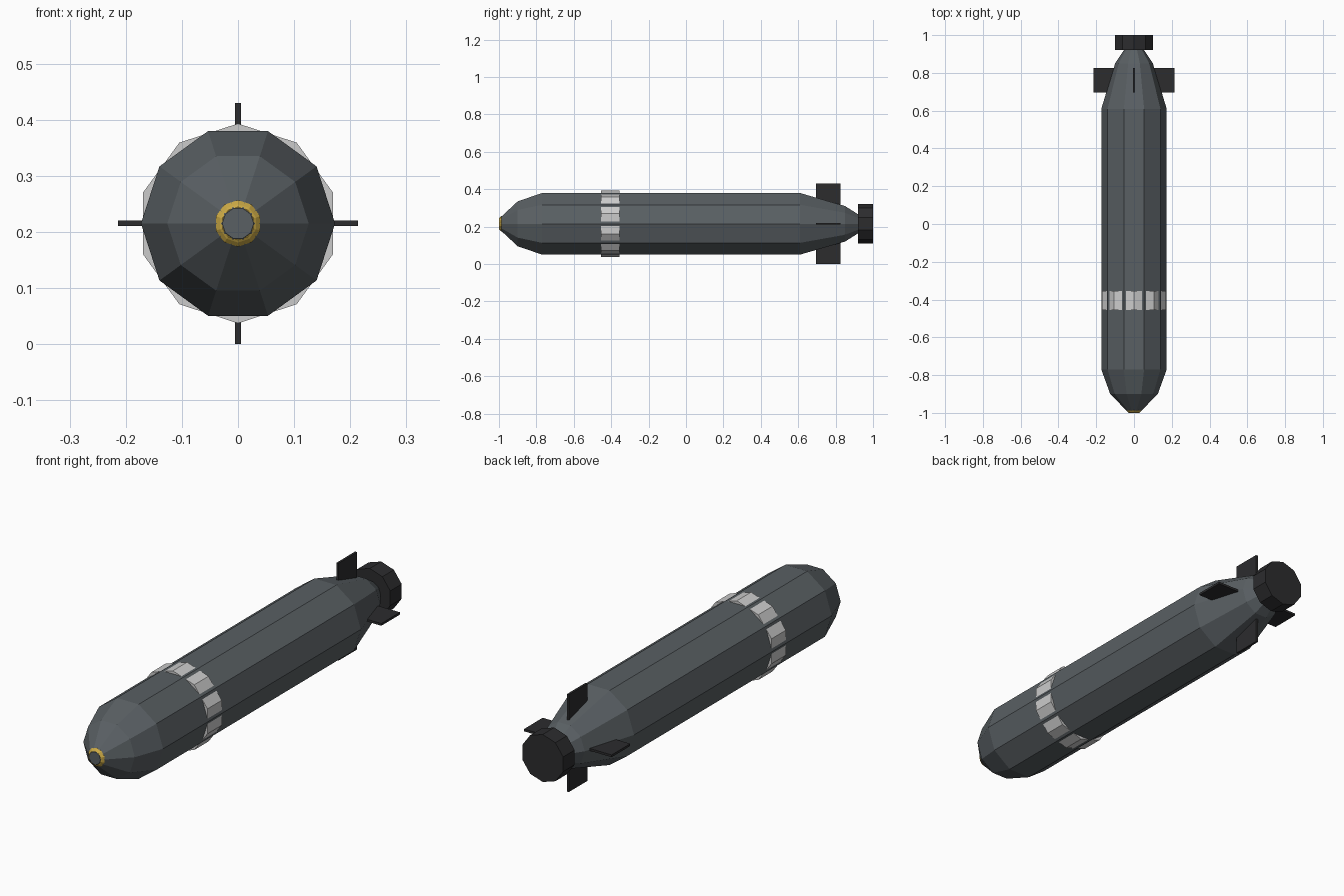
import bpy, bmesh
from math import cos, sin, pi

if "Cube" in bpy.data.objects:
    bpy.data.objects.remove(bpy.data.objects["Cube"])

ZC = 0.215      # height of the long axis
SIDES = 10


def material(name, rgb):
    m = bpy.data.materials.new(name)
    m.diffuse_color = (*rgb, 1)
    m.use_nodes = True
    m.node_tree.nodes["Principled BSDF"].inputs["Base Color"].default_value = m.diffuse_color
    return m


def finish(name, bm, mat):
    bmesh.ops.recalc_face_normals(bm, faces=bm.faces)
    me = bpy.data.meshes.new(name)
    bm.to_mesh(me)
    bm.free()
    me.materials.append(mat)
    ob = bpy.data.objects.new(name, me)
    bpy.context.collection.objects.link(ob)
    return ob


def lathe(name, profile, mat, turn=0.0):
    """Closed faceted solid around the y axis from (y, radius) pairs."""
    bm = bmesh.new()
    rings = []
    for y, r in profile:
        angles = [turn + 2 * pi * i / SIDES for i in range(SIDES)]
        rings.append([bm.verts.new((r * cos(a), y, ZC + r * sin(a))) for a in angles])
    for a, b in zip(rings, rings[1:]):
        for i in range(SIDES):
            j = (i + 1) % SIDES
            bm.faces.new((a[i], a[j], b[j], b[i]))
    bm.faces.new(rings[0])
    bm.faces.new(rings[-1])
    return finish(name, bm, mat)


def box(name, lo, hi, mat):
    bm = bmesh.new()
    bmesh.ops.create_cube(bm, size=1)
    for v in bm.verts:
        v.co = [(l + h) / 2 + c * (h - l) for c, l, h in zip(v.co, lo, hi)]
    return finish(name, bm, mat)


steel = material("dark_steel", (0.10, 0.115, 0.125))
black = material("black_metal", (0.025, 0.025, 0.027))
pale = material("pale_band", (0.55, 0.55, 0.54))
brass = material("brass", (0.60, 0.40, 0.06))

# Hull: tapered nose, straight body, tapered tail
lathe("hull", [(-1.0, 0.028), (-0.9, 0.126), (-0.77, 0.173), (0.61, 0.173),
               (0.85, 0.10), (0.93, 0.047)], steel)

# Parts turned half a facet, so their corners poke through the hull faces
half = pi / SIDES
lathe("warning_band", [(-0.455, 0.178), (-0.355, 0.178)], pale, half)
lathe("nose_ring", [(-0.999, 0.0295), (-0.996, 0.034), (-0.988, 0.0415), (-0.982, 0.038)],
      brass, half)
lathe("propeller_housing", [(0.92, 0.105), (1.0, 0.105)], black, half)

# Four tail fins, starting inside the hull
for s, side in ((1, "right"), (-1, "left")):
    a, b = sorted((s * 0.03, s * 0.214))
    box(side + "_fin", (a, 0.695, ZC - 0.005), (b, 0.825, ZC + 0.005), black)
for s, side in ((1, "top"), (-1, "bottom")):
    a, b = sorted((ZC + s * 0.03, ZC + s * 0.215))
    box(side + "_fin", (-0.005, 0.695, a), (0.005, 0.825, b), black)
